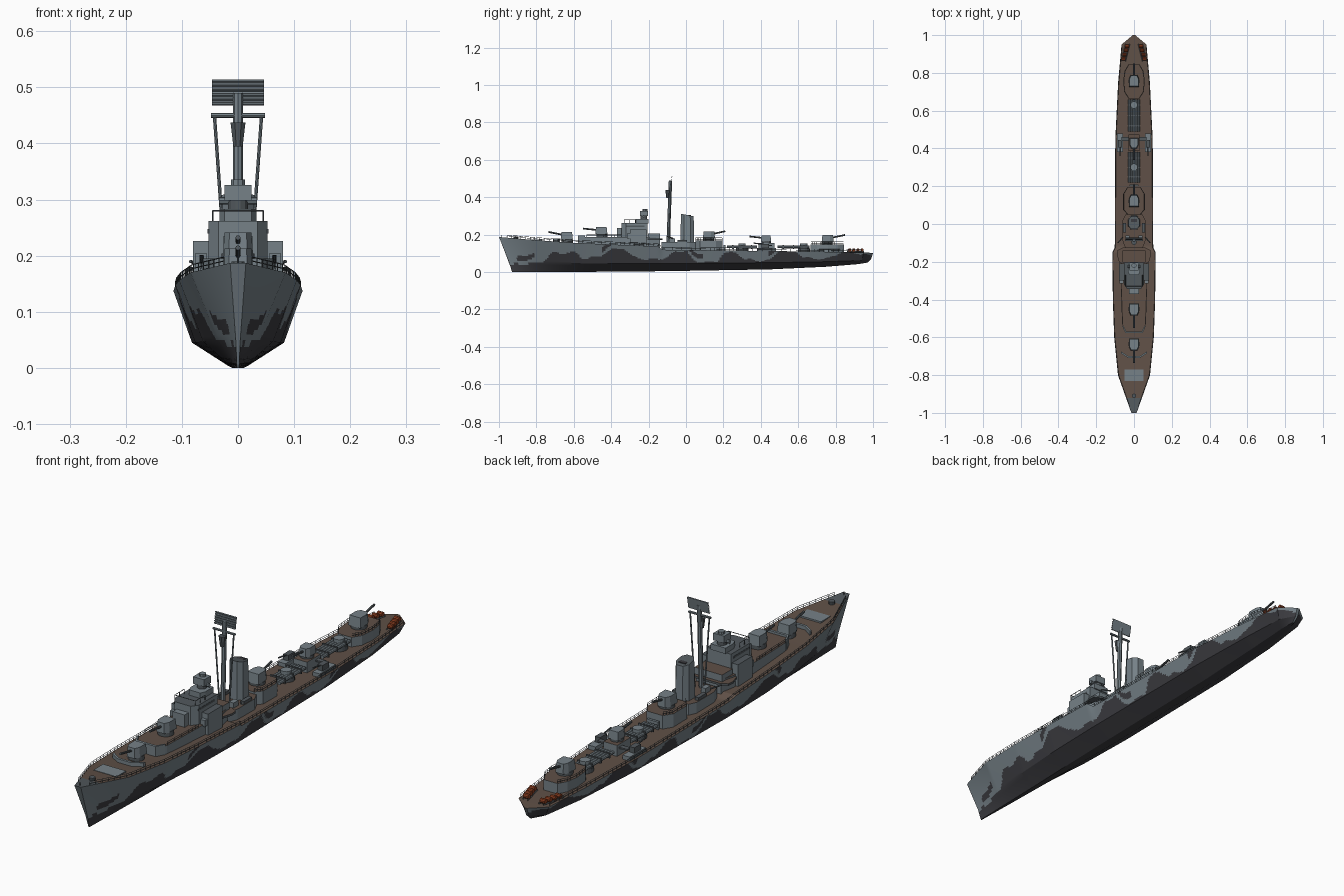
import bpy, bmesh, math
from mathutils import Vector

if "Cube" in bpy.data.objects:
    bpy.data.objects.remove(bpy.data.objects["Cube"])

def mat(name, c):
    m = bpy.data.materials.new(name)
    m.diffuse_color = (*c, 1)
    m.use_nodes = True
    m.node_tree.nodes["Principled BSDF"].inputs["Base Color"].default_value = m.diffuse_color
    return m

GREY = mat("light_grey", (0.18, 0.22, 0.245))
DARK = mat("camouflage_dark", (0.045, 0.045, 0.052))
WOOD = mat("deck_brown", (0.115, 0.08, 0.062))
STEEL = mat("steel_grey", (0.085, 0.10, 0.11))
RED = mat("rust_red", (0.27, 0.05, 0.015))

def finish(name, bm, mats):
    bmesh.ops.recalc_face_normals(bm, faces=bm.faces)
    me = bpy.data.meshes.new(name)
    bm.to_mesh(me)
    bm.free()
    for m in mats:
        me.materials.append(m)
    ob = bpy.data.objects.new(name, me)
    bpy.context.collection.objects.link(ob)
    return ob

def lerp(table, s):
    for a, b in zip(table, table[1:]):
        if s <= b[0]:
            t = (s - a[0]) / (b[0] - a[0])
            return [p + (q - p) * t for p, q in zip(a, b)]
    return list(table[-1])

def prism(name, pts, z0, z1, m=GREY, top=None, taper=1.0):
    """Extruded plan outline, optional different top colour and taper."""
    bm = bmesh.new()
    cx = sum(p[0] for p in pts) / len(pts)
    cy = sum(p[1] for p in pts) / len(pts)
    lo = [bm.verts.new((x, y, z0)) for x, y in pts]
    hi = [bm.verts.new((cx + (x - cx) * taper, cy + (y - cy) * taper, z1)) for x, y in pts]
    bm.faces.new(lo)
    bm.faces.new(hi).material_index = 1
    for i in range(len(pts)):
        j = (i + 1) % len(pts)
        bm.faces.new((lo[i], lo[j], hi[j], hi[i]))
    return finish(name, bm, [m, top or m])

def mirror(half):
    return half + [(-x, y) for x, y in reversed(half)]

def box(name, x, y, z0, z1, w, l, m=GREY, top=None, taper=1.0):
    pts = [(x - w/2, y - l/2), (x + w/2, y - l/2), (x + w/2, y + l/2), (x - w/2, y + l/2)]
    return prism(name, pts, z0, z1, m, top, taper)

def drum(name, x, y, z0, z1, r, n=16, m=GREY, top=None, taper=1.0):
    pts = [(x + r*math.cos(2*math.pi*(i+.5)/n), y + r*math.sin(2*math.pi*(i+.5)/n)) for i in range(n)]
    return prism(name, pts, z0, z1, m, top, taper)

def rods(name, segs, r, m=STEEL, n=8):
    bm = bmesh.new()
    for p, q in segs:
        p, q = Vector(p), Vector(q)
        rot = (q - p).to_track_quat('Z', 'Y').to_matrix().to_4x4()
        rot.translation = (p + q) / 2
        bmesh.ops.create_cone(bm, cap_ends=True, segments=n, radius1=r, radius2=r,
                              depth=(q - p).length, matrix=rot)
    return finish(name, bm, [m])

# Hull stations: deck y, knuckle y, keel y, deck/knuckle/keel half width, deck/knuckle/keel z
ST = [(-1, -.945, -.93, .014, .004, .002, .187, .05, 0),
      (-.8, -.79, -.78, .085, .035, .006, .170, .05, 0),
      (-.6, -.6, -.6, .105, .062, .010, .156, .047, 0),
      (-.4, -.4, -.4, .112, .076, .014, .147, .045, .002),
      (-.15, -.15, -.15, .115, .082, .018, .137, .045, .004),
      (-.125, -.125, -.125, .102, .082, .018, .119, .045, .004),
      (.45, .45, .45, .099, .078, .018, .112, .05, .014),
      (.75, .75, .75, .084, .064, .018, .108, .055, .028),
      (.95, .94, .92, .066, .046, .014, .104, .062, .042),
      (1, .99, .97, .006, .005, .003, .102, .07, .05)]
CAMO = [(-1, .03), (-.86, .045), (-.77, .05), (-.72, .1), (-.6, .105), (-.54, .07), (-.46, .085),
        (-.4, .12), (-.34, .13), (-.29, .085), (-.2, .065), (-.1, .075), (-.06, .11), (0, .115),
        (.04, .06), (.16, .05), (.2, .1), (.27, .105), (.32, .065), (.45, .06), (.5, .12),
        (.58, .12), (.63, .075), (.76, .07), (.82, .105), (.9, .105), (1, .08)]

def hull():
    bm = bmesh.new()
    N, A, B = 200, 14, 4
    rings = []
    for i in range(N + 1):
        yd, yk, yb, wd, wk, wb, zd, zk, zb = lerp(ST, -1 + 2 * i / N)
        D, K, E = Vector((wd, yd, zd)), Vector((wk, yk, zk)), Vector((wb, yb, zb))
        half = [D.lerp(K, k / A) for k in range(A)] + [K.lerp(E, k / B) for k in range(B + 1)]
        full = half + [Vector((-p.x, p.y, p.z)) for p in reversed(half)]
        rings.append([bm.verts.new(p) for p in full])
    n = len(rings[0])
    for a, b in zip(rings, rings[1:]):
        for k in range(n):
            l = (k + 1) % n
            f = bm.faces.new((a[k], a[l], b[l], b[k]))
            c = f.calc_center_median()
            if k == n - 1:
                f.material_index = 2 if c.y > -.92 else 3
            else:
                edge = lerp(CAMO, c.y)[1] + .006 * math.sin(c.y * 60)
                island = .02 < c.z - edge < .045 and math.sin(c.y * 14 + 1) > .8
                f.material_index = 1 if c.z < edge or island else 0
    bm.faces.new(rings[0])
    bm.faces.new(rings[-1])
    ob = finish("hull", bm, [GREY, DARK, WOOD, STEEL])
    bpy.context.view_layer.objects.active = ob
    ob.select_set(True)
    bpy.ops.object.shade_smooth_by_angle(angle=math.radians(25))
hull()

# Deck edge railings
segs = []
for s in (-1, 1):
    pts = []
    for i in range(76):
        r = lerp(ST, -.96 + 1.9 * i / 75)
        pts.append(Vector((s * (r[3] - .003), r[0], r[6])))
    for i, p in enumerate(pts):
        segs.append((p, p + Vector((0, 0, .014))))
        if i:
            for h in (.007, .014):
                up = Vector((0, 0, h))
                segs.append((pts[i-1] + up, p + up))
rods("deck_railing", segs, .001, STEEL, 4)

def gun(name, y, z, d, L=.11, rise=.02, s=1.0):
    """Shielded gun mount pointing along d (-1 forward, 1 aft)."""
    drum(name + "_base", 0, y, z - .015, z + .008, .03*s, 16, STEEL)
    half = [(.027*s, y - d*.03*s), (.027*s, y + d*.015*s), (.017*s, y + d*.035*s)]
    prism(name + "_shield", mirror(half), z + .006, z + .045*s, GREY, taper=.88)
    rods(name + "_barrel", [((0, y, z + .026*s), (0, y + d*L, z + .026*s + rise))], .0045)

# Foredeck fittings
box("hatch_plate", 0, -.80, .165, .174, .1, .06, GREY)
drum("capstan", 0, -.91, .17, .19, .012, 10, STEEL)
rods("bow_staff", [((0, -.985, .18), (0, -.985, .198))], .0015)
prism("front_breakwater", [(-.068, -.685), (-.03, -.71), (.03, -.71), (.068, -.685), (.068, -.675),
      (.03, -.70), (-.03, -.70), (-.068, -.675)], .155, .178)
gun("forward_gun", -.635, .168, -1, .10)

# Forward deckhouse and raised gun
prism("forward_deckhouse", mirror([(.045, -.575), (.062, -.53), (.066, -.4), (.07, -.2), (.055, -.14)]),
      .13, .186, GREY, WOOD)
prism("gun_splinter_screen", [(-.062, -.54), (-.045, -.578), (.045, -.578), (.062, -.54), (.056, -.54),
      (.042, -.568), (-.042, -.568), (-.056, -.54)], .15, .195)
gun("raised_gun", -.45, .196, -1, .10, .01)

# Bridge
prism("bridge", mirror([(.035, -.345), (.053, -.32), (.053, -.205)]), .18, .262, GREY, STEEL)
box("bridge_front_house", 0, -.355, .18, .235, .052, .03)
box("bridge_band", 0, -.272, .240, .248, .108, .1, STEEL)
for s in (-1, 1):
    box("bridge_wing", s*.066, -.255, .14, .226, .028, .09, GREY, STEEL)
    box("wing_locker", s*.066, -.30, .18, .205, .02, .03)
prism("signal_deck", mirror([(.078, -.205), (.09, -.165), (.088, -.14), (.06, -.125)]), .172, .180, STEEL, WOOD)
box("signal_house", 0, -.172, .17, .207, .12, .065, GREY, WOOD)
prism("upper_bridge", mirror([(.024, -.27), (.033, -.25), (.033, -.2)]), .26, .283)
drum("director_pedestal", 0, -.225, .28, .305, .018, 12, STEEL)
box("gun_director", 0, -.225, .298, .326, .048, .042)
rods("rangefinder", [((-.034, -.225, .298), (.034, -.225, .298))], .007, GREY)
drum("director_cap", 0, -.22, .325, .336, .013, 10)
segs = []
for s in (-1, 1):
    segs += [((s*.045, -.33, .28), (s*.045, -.27, .28))] + [((s*.045, y, .26), (s*.045, y, .28)) for y in (-.33, -.30, -.27)]
segs.append(((-.045, -.33, .28), (.045, -.33, .28)))
rods("bridge_railing", segs, .0015, STEEL, 4)

# Mast, yard and radar
rods("mast", [((0, -.097, .11), (0, -.083, .49))], .009, GREY)
rods("mast_legs", [((s*.02, -.085, .14), (s*.042, -.086, .45)) for s in (-1, 1)], .003, GREY)
rods("mast_yard", [((-.048, -.086, .45), (.048, -.086, .45))], .0045, GREY)
drum("lookout_pod", 0, -.097, .395, .437, .009, 8, STEEL, taper=1.6)
segs = [((-.046, -.083 + i*.0015, .47 + i*.0083), (.046, -.083 + i*.0015, .47 + i*.0083)) for i in range(6)]
rods("radar_bars", segs, .0026, GREY, 4)
bm = bmesh.new()
bm.faces.new([bm.verts.new(p) for p in ((-.046, -.08, .468), (.046, -.08, .468), (.046, -.072, .513), (-.046, -.072, .513))])
finish("radar_panel", bm, [GREY])

# Midship house, funnel and midship gun
prism("midship_house", mirror([(.045, -.13), (.06, -.09), (.06, .02), (.045, .05)]), .10, .160, GREY, WOOD)
fun = prism("funnel", mirror([(.016, -.03), (.031, -.012), (.031, .024), (.016, .044)]), .15, .312, GREY, STEEL, .92)
for v in fun.data.vertices:
    if v.co.z > .2:
        v.co.z -= .2 * (v.co.y + .03)
box("funnel_cap", 0, .006, .29, .304, .03, .04, DARK)
for s in (-1, 1):
    box("vent_box", s*.034, -.075, .15, .18, .02, .03)
    box("boat_locker", s*.05, -.02, .15, .172, .016, .05, STEEL)
    rods("light_gun_barrel", [((s*.06, -.07, .18), (s*.085, -.1, .19))], .003)
prism("midship_gun_deck", mirror([(.035, .05), (.057, .075), (.057, .16), (.035, .195)]), .10, .168, GREY, WOOD)
gun("midship_gun", .12, .172, 1, .09)

# Torpedo mounts: five tubes on a turntable
def torpedoes(name, y0, y1, yt):
    drum(name + "_turntable", 0, yt, .10, .128, .032, 16, STEEL)
    rods(name + "_tubes", [((x*.0125, y0, .134), (x*.0125, y1, .134)) for x in range(-2, 3)], .0065, GREY)
    drum(name + "_cupola", 0, yt, .13, .152, .02, 12)
    for y in (y0 + .03, (y0 + y1)/2, y1 - .03):
        box(name + "_band", 0, y, .124, .143, .066, .006, STEEL)
torpedoes("front_torpedo", .22, .38, .30)
torpedoes("rear_torpedo", .49, .66, .63)
for y in (.19, .205):
    box("reload_locker", 0, y, .10, .145, .05, .01)

# Light gun platform between the torpedo mounts
box("light_gun_house", 0, .43, .10, .155, .06, .085, GREY, WOOD)
gun("centre_gun", .43, .158, -1, .09, .01, .85)
for s in (-1, 1):
    box("side_gun_platform", s*.075, .43, .10, .128, .032, .1)
    box("side_gun_shield", s*.075, .425, .125, .150, .022, .04, STEEL)
    rods("side_gun_barrel", [((s*.075, .43, .145), (s*.075, .36, .155))], .003)
    box("catwalk", s*.045, .45, .138, .144, .04, .02, STEEL)

# Aft deckhouse and gun
prism("aft_deckhouse", mirror([(.03, .665), (.052, .70), (.057, .76), (.05, .81), (.03, .845)]), .09, .147, GREY, WOOD)
gun("aft_gun", .755, .152, 1, .095)

# Depth charges on angled stern racks
for s in (-1, 1):
    segs = []
    for i in range(4):
        x, y = s*(.056 - i*.0065), .875 + i*.022
        segs.append(((x - .011, y, .117), (x + .011, y, .117)))
    rods("depth_charges", segs, .0095, RED, 10)
    rods("charge_rack", [((s*.056 + o, .862, .108), (s*.034 + o, .952, .108)) for o in (-.01, .01)], .003, STEEL, 4)

# Railings on the deckhouse tops
segs = []
for z, outline in ((.186, [(.062, -.53), (.066, -.4), (.068, -.345)]),
                   (.168, [(.035, .052), (.055, .077), (.055, .16), (.035, .193)]),
                   (.147, [(.03, .668), (.05, .70), (.055, .76), (.048, .81), (.03, .842)])):
    for s in (-1, 1):
        p = [Vector((s*x, y, z)) for x, y in outline]
        up = Vector((0, 0, .014))
        for a, b in zip(p, p[1:]):
            segs += [(a + up, b + up), (a + up/2, b + up/2)]
            segs += [(a.lerp(b, t/3), a.lerp(b, t/3) + up) for t in range(4)]
rods("house_railing", segs, .001, STEEL, 4)
